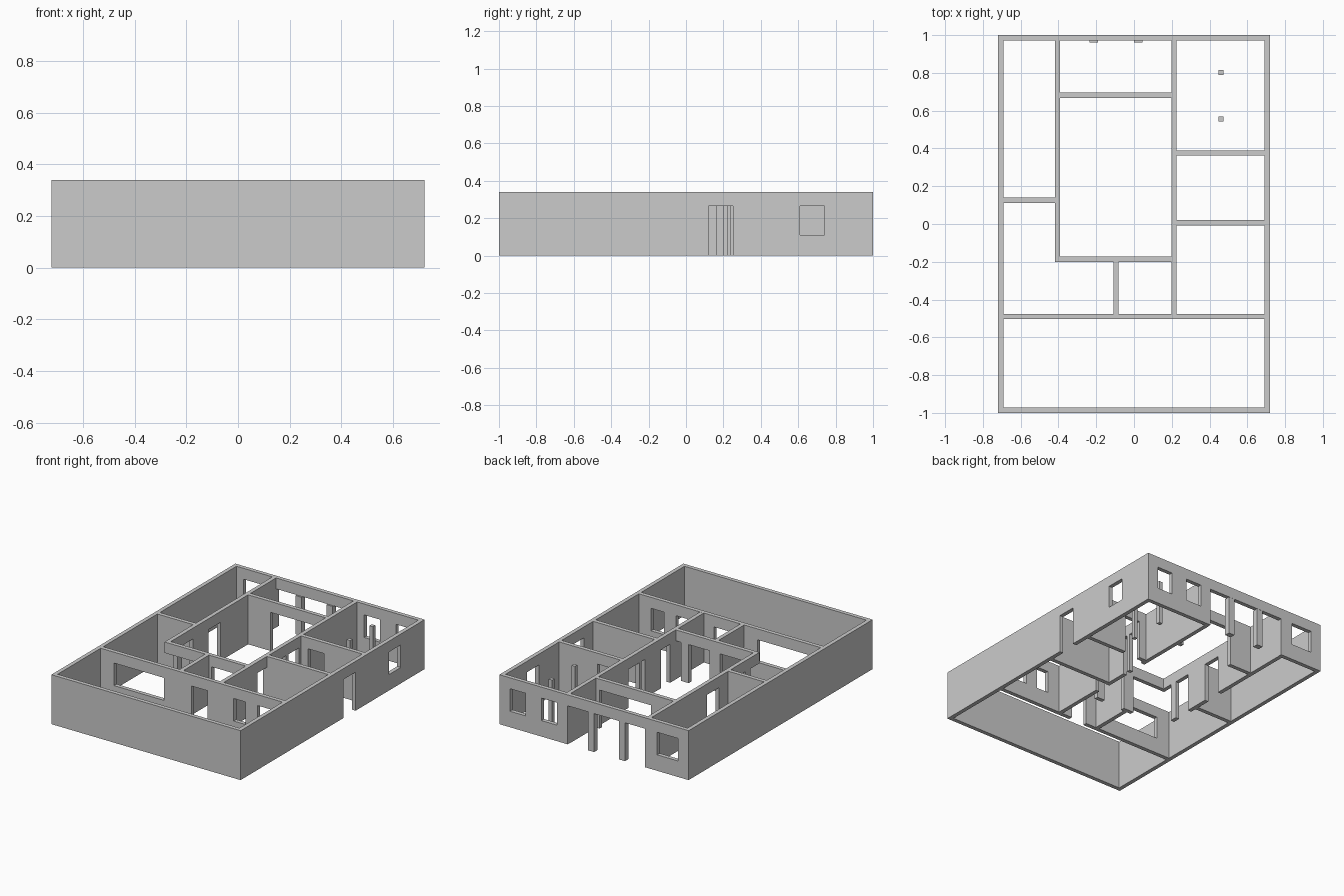
import bpy
import bmesh
from mathutils import Vector

if "Cube" in bpy.data.objects:
    bpy.data.objects.remove(bpy.data.objects["Cube"], do_unlink=True)

HEIGHT, SILL, HEAD, THICK = 0.34, 0.11, 0.265, 0.028

plaster = bpy.data.materials.new("plain_grey")
plaster.use_nodes = True
plaster.diffuse_color = (0.6, 0.6, 0.6, 1)
plaster.node_tree.nodes["Principled BSDF"].inputs["Base Color"].default_value = (0.6, 0.6, 0.6, 1)


def finish(name, bm):
    bmesh.ops.recalc_face_normals(bm, faces=bm.faces)
    mesh = bpy.data.meshes.new(name)
    bm.to_mesh(mesh)
    bm.free()
    mesh.materials.append(plaster)
    bpy.context.collection.objects.link(bpy.data.objects.new(name, mesh))


def wall(name, axis, centre, start, end, doors=(), windows=()):
    """Wall along an axis: an elevation grid without its openings, extruded to thickness."""
    stops = sorted({start, end, *[s for span in (*doors, *windows) for s in span]})
    levels = [0, SILL, HEAD, HEIGHT]

    def place(along, z, side):
        across = centre + side * THICK / 2
        return Vector((along, across, z) if axis == "x" else (across, along, z))

    def is_open(mid, z):
        in_door = z < HEAD and any(a < mid < b for a, b in doors)
        return in_door or SILL < z < HEAD and any(a < mid < b for a, b in windows)

    bm = bmesh.new()
    for a, b in zip(stops, stops[1:]):
        for low, high in zip(levels, levels[1:]):
            if not is_open((a + b) / 2, (low + high) / 2):
                corners = [(a, low), (b, low), (b, high), (a, high)]
                bm.faces.new([bm.verts.new(place(s, z, -1)) for s, z in corners])
    bmesh.ops.remove_doubles(bm, verts=bm.verts, dist=0.0001)
    new = bmesh.ops.extrude_face_region(bm, geom=bm.faces[:], use_keep_orig=True)["geom"]
    moved = [g for g in new if isinstance(g, bmesh.types.BMVert)]
    bmesh.ops.translate(bm, verts=moved, vec=place(0, 0, 1) - place(0, 0, -1))
    finish(name, bm)


def column(name, x, y, width, depth, height):
    bm = bmesh.new()
    bmesh.ops.create_cube(bm, size=1)
    bmesh.ops.scale(bm, vec=(width, depth, height), verts=bm.verts)
    bmesh.ops.translate(bm, vec=(x, y, height / 2), verts=bm.verts)
    finish(name, bm)


# Outer shell
SIDE, END = 0.72, 1.0
half = THICK / 2
wall("front_wall", "x", -END + half, -SIDE, SIDE)
wall("back_wall", "x", END - half, -SIDE, SIDE, doors=[(-0.39, 0.2)],
     windows=[(-0.64, -0.48), (0.28, 0.4), (0.52, 0.64)])
wall("right_side_wall", "y", -SIDE + half, -END + THICK, END - THICK)
wall("left_side_wall", "y", SIDE - half, -END + THICK, END - THICK,
     doors=[(0.12, 0.25)], windows=[(0.61, 0.74)])

# Long inner walls
IN_X, IN_Y = SIDE - THICK, END - THICK
wall("front_room_wall", "x", -0.49, -IN_X, IN_X, doors=[(0.0, 0.12)],
     windows=[(-0.59, -0.21), (0.32, 0.41), (0.5, 0.6)])
wall("corridor_wall", "y", -0.405, -0.2, IN_Y,
     doors=[(-0.2, -0.1), (-0.05, 0.07), (0.24, 0.37)])
wall("hall_wall", "y", 0.212, -0.476, IN_Y,
     doors=[(-0.11, -0.01), (0.165, 0.2), (0.225, 0.34)])

# Cross walls between the long walls
wall("porch_wall", "x", 0.682, -0.391, 0.198, doors=[(-0.22, 0.17)])
wall("hall_front_wall", "x", -0.186, -0.391, 0.198,
     doors=[(-0.391, -0.14), (-0.06, 0.1), (0.16, 0.198)])
wall("back_bedroom_wall", "x", 0.376, 0.226, IN_X, doors=[(0.28, 0.4)])
wall("middle_bedroom_wall", "x", 0.006, 0.226, IN_X)
wall("side_room_wall", "x", 0.126, -IN_X, -0.419)
wall("closet_wall", "y", -0.095, -0.476, -0.2)

# Columns
for i, x in enumerate((-0.212, 0.022)):
    column(f"porch_column_{i + 1}", x, 0.98, 0.045, 0.038, HEAD)
for i, y in enumerate((0.555, 0.803)):
    column(f"room_post_{i + 1}", 0.46, y, 0.026, 0.026, 0.305)
